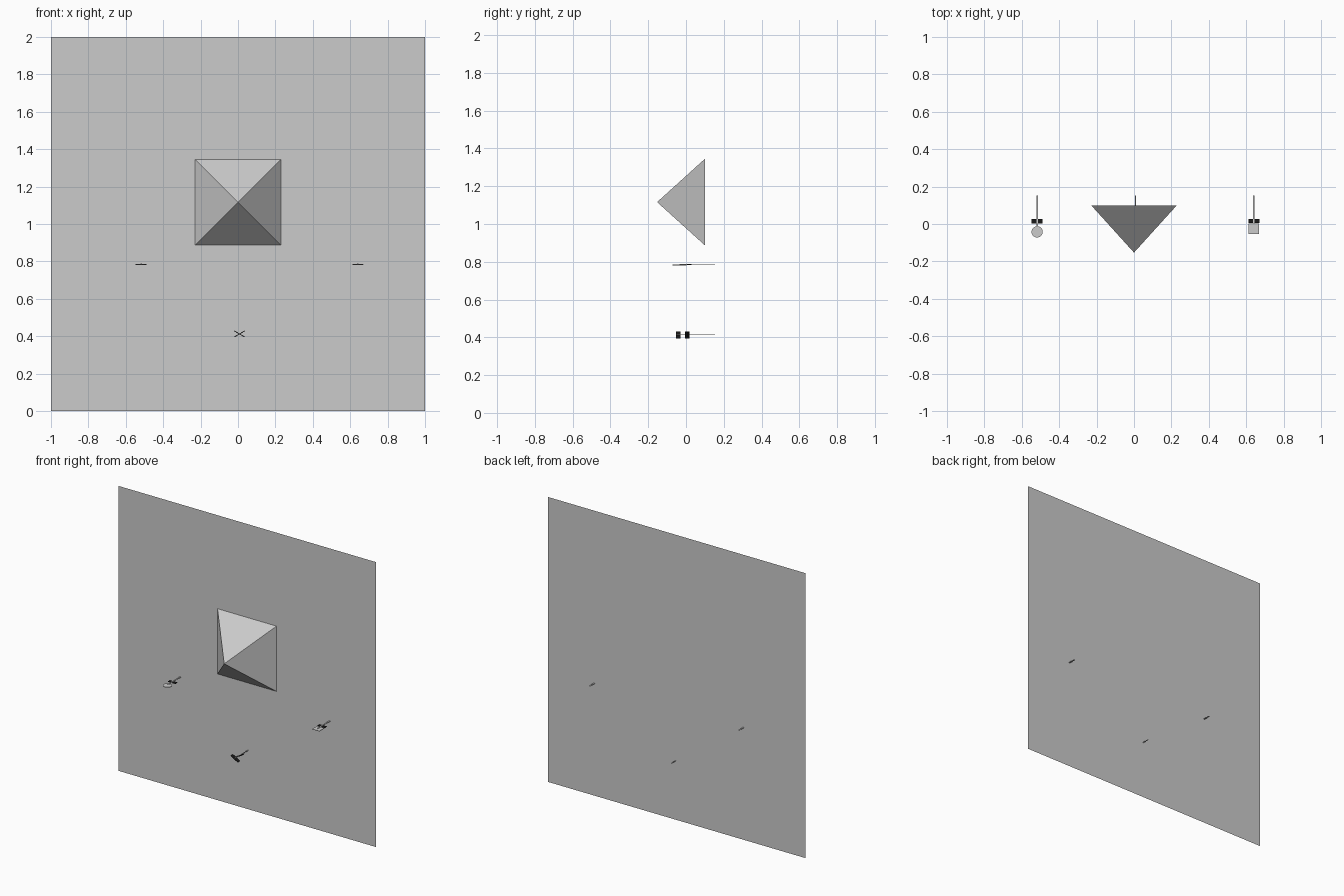
import bpy, math

if "Cube" in bpy.data.objects:
    bpy.data.objects.remove(bpy.data.objects["Cube"])

dark = bpy.data.materials.new("dark")
dark.diffuse_color = (0.01, 0.01, 0.01, 1)
dark.use_nodes = True
dark.node_tree.nodes["Principled BSDF"].inputs["Base Color"].default_value = dark.diffuse_color


def box(name, loc, size, tilt=0, mat=None):
    bpy.ops.mesh.primitive_cube_add(size=1, location=loc, rotation=(0, tilt, 0))
    ob = bpy.context.object
    ob.name = name
    ob.scale = size
    if mat:
        ob.data.materials.append(mat)
    return ob


def rod(name, x, z, y0, width):
    # thin stem running through the wall to its back side
    box(name, (x, (y0 + 0.153) / 2, z), (width, 0.153 - y0, 0.003))


# upright wall panel
bpy.ops.mesh.primitive_plane_add(size=2, location=(0, 0.102, 1),
                                 rotation=(math.pi / 2, 0, 0))
bpy.context.object.name = "wall_panel"

# square pyramid pointing forwards from the wall
h = 0.229
zc = 1.116
corners = [(sx * h, 0.1, zc + sz * h) for sx, sz in ((-1, -1), (1, -1), (1, 1), (-1, 1))]
mesh = bpy.data.meshes.new("pyramid")
mesh.from_pydata(corners + [(0, -0.153, zc)], [],
                 [(i, (i + 1) % 4, 4) for i in range(4)])
bpy.context.collection.objects.link(bpy.data.objects.new("pyramid", mesh))

# left peg: stem, round head and dark crossbar
rod("left_stem", -0.518, 0.788, -0.035, 0.009)
bpy.ops.mesh.primitive_cylinder_add(vertices=32, radius=0.03, depth=0.003,
                                    location=(-0.518, -0.042, 0.783))
bpy.context.object.name = "round_head"
box("left_crossbar", (-0.518, 0.015, 0.785), (0.058, 0.022, 0.004), mat=dark)

# right peg: stem, square head and dark crossbar
rod("right_stem", 0.641, 0.788, -0.035, 0.009)
box("square_head", (0.641, -0.026, 0.783), (0.056, 0.055, 0.003))
box("right_crossbar", (0.641, 0.017, 0.785), (0.058, 0.022, 0.004), mat=dark)

# lower peg: stem and two dark bars tilted opposite ways
rod("lower_stem", 0.008, 0.414, -0.05, 0.005)
for name, y, s in (("front_tilted_bar", -0.041, 1), ("rear_tilted_bar", 0.006, -1)):
    box(name, (0.008, y, 0.412), (0.066, 0.025, 0.004), s * math.radians(30), dark)
